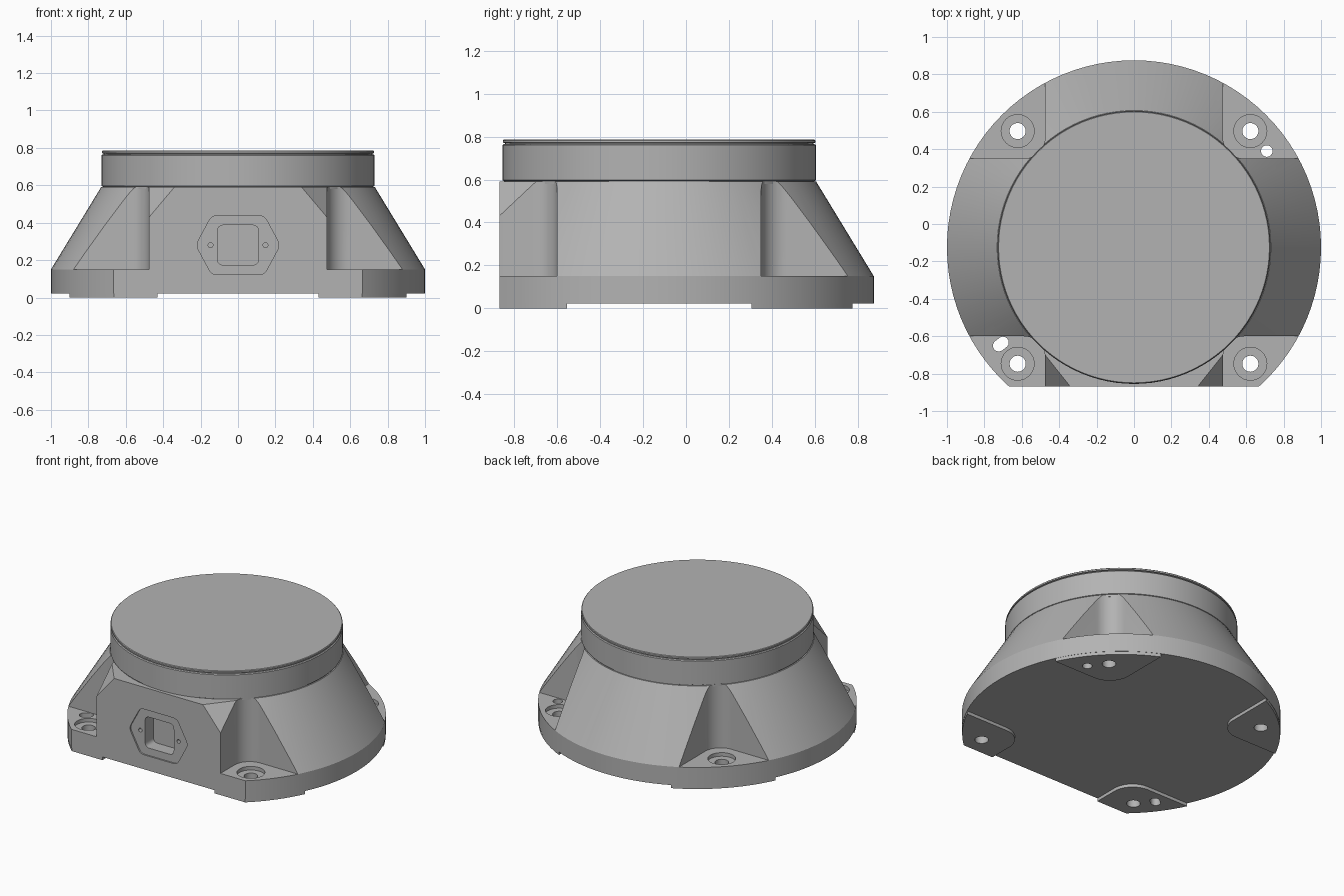
import bpy, bmesh
from math import sin, cos, pi, sqrt, asin
from mathutils import Vector, Matrix

cube = bpy.data.objects.get("Cube")
if cube:
    bpy.data.objects.remove(cube, do_unlink=True)

CY = -0.125            # axis of the round body
FRONT = -0.87          # flat front plane
POCKET = 0.475         # pocket walls, measured from the axis
BOLT = 0.622           # bolt holes, measured from the axis

grey = bpy.data.materials.new("satin grey")
grey.use_nodes = True
grey.diffuse_color = (0.45, 0.45, 0.45, 1)
grey.node_tree.nodes["Principled BSDF"].inputs["Base Color"].default_value = (0.45, 0.45, 0.45, 1)


def finish(name, bm):
    bmesh.ops.remove_doubles(bm, verts=bm.verts, dist=1e-5)
    bmesh.ops.recalc_face_normals(bm, faces=bm.faces)
    mesh = bpy.data.meshes.new(name)
    bm.to_mesh(mesh)
    bm.free()
    mesh.materials.append(grey)
    ob = bpy.data.objects.new(name, mesh)
    bpy.context.scene.collection.objects.link(ob)
    return ob


def slice_off(bm, point, normal):
    """Remove what lies on the normal side of a plane and cap the cut."""
    geom = bm.verts[:] + bm.edges[:] + bm.faces[:]
    cut = bmesh.ops.bisect_plane(bm, geom=geom, plane_co=point, plane_no=normal, clear_outer=True)
    edges = [e for e in cut["geom_cut"] if isinstance(e, bmesh.types.BMEdge)]
    if edges:
        bmesh.ops.edgeloop_fill(bm, edges=edges)


def turned(name, profile, steps=96, flat_front=False):
    """Solid of revolution around the body axis."""
    bm = bmesh.new()
    rings = [[bm.verts.new((r * cos(2 * pi * i / steps), CY + r * sin(2 * pi * i / steps), z))
              for i in range(steps)] for r, z in profile]
    for a, b in zip(rings, rings[1:]):
        for i in range(steps):
            j = (i + 1) % steps
            bm.faces.new((a[i], a[j], b[j], b[i]))
    bm.faces.new(rings[0])
    bm.faces.new(rings[-1])
    if flat_front:
        slice_off(bm, (0, FRONT, 0), (0, -1, 0))
    return finish(name, bm)


def prism(name, outline, low, high, matrix=Matrix(), flat_front=False):
    """Outline in x and y, extruded along z, then moved by the matrix."""
    bm = bmesh.new()
    a = [bm.verts.new((x, y, low)) for x, y in outline]
    b = [bm.verts.new((x, y, high)) for x, y in outline]
    bm.faces.new(a)
    bm.faces.new(b)
    for i in range(len(a)):
        j = (i + 1) % len(a)
        bm.faces.new((a[i], a[j], b[j], b[i]))
    bm.transform(matrix)
    if flat_front:
        slice_off(bm, (0, FRONT, 0), (0, -1, 0))
    return finish(name, bm)


def arc(cx, cy, r, start, end, steps=12):
    angles = [start + (end - start) * i / steps for i in range(steps + 1)]
    return [(cx + r * cos(t), cy + r * sin(t)) for t in angles]


def rounded(points, r):
    """Soften the corners of a convex outline with small curves."""
    out = []
    for i, p in enumerate(points):
        p = Vector(p)
        u = p + (Vector(points[i - 1]) - p).normalized() * r
        v = p + (Vector(points[(i + 1) % len(points)]) - p).normalized() * r
        for k in range(7):
            t = k / 6
            out.append(tuple(u * (1 - t) ** 2 + p * 2 * t * (1 - t) + v * t * t))
    return out


def combine(target, other, operation):
    mod = target.modifiers.new(operation.lower(), 'BOOLEAN')
    mod.operation = operation
    mod.solver = 'EXACT'
    mod.object = other
    bpy.context.view_layer.objects.active = target
    bpy.ops.object.modifier_apply(modifier=mod.name)
    bpy.data.objects.remove(other, do_unlink=True)


# Conical housing with a flat front
body = turned("housing", [(1, 0.022), (1, 0.15), (0.732, 0.59)], flat_front=True)

# Front block with two bevelled upper corners
bm = bmesh.new()
bmesh.ops.create_cube(bm, size=1)
bm.transform(Matrix.Translation((0, (FRONT - 0.4) / 2, 0.32)) @ Matrix.Diagonal((1, -0.4 - FRONT, 0.54, 1)))
for s in (-1, 1):
    corner = Vector((0.34 * s, FRONT, 0.59))
    normal = (Vector((POCKET * s, -0.70, 0.59)) - corner).cross(Vector((POCKET * s, FRONT, 0.43)) - corner)
    if normal.z < 0:
        normal.negate()
    slice_off(bm, corner, normal)
combine(body, finish("front_block", bm), 'UNION')

corners = [(sx, sy) for sx in (-1, 1) for sy in (-1, 1)]
for sx, sy in corners:
    place = Matrix.Translation((0, CY, 0)) @ Matrix.Diagonal((sx, sy, 1, 1))
    # Foot pad under each corner
    inner, r, rim = 0.43, 0.15, 0.998
    a = asin(inner / rim)
    pad = arc(inner + r, inner + r, r, 1.5 * pi, pi) + arc(0, 0, rim, pi / 2 - a, a, 24)
    combine(body, prism("foot_pad", pad, 0, 0.06, place, flat_front=True), 'UNION')
    # Bolt pocket with a rounded inner corner
    r = 0.115
    pocket = arc(POCKET + r, POCKET + r, r, 1.5 * pi, pi) + [(POCKET, 1.4), (1.4, 1.4), (1.4, POCKET)]
    combine(body, prism("pocket_cutter", pocket, 0.15, 0.6, place), 'DIFFERENCE')
    # Bolt hole and its counterbore
    spot = place @ Matrix.Translation((BOLT, BOLT, 0))
    for radius, low in ((0.088, 0.125), (0.043, -0.1)):
        hole = arc(0, 0, radius, 0, 2 * pi, 32)[:-1]
        combine(body, prism("bolt_cutter", hole, low, 0.3, spot), 'DIFFERENCE')

# Locating hole and locating slot
pin = arc(0.71, 0.39, 0.031, 0, 2 * pi, 24)[:-1]
combine(body, prism("pin_cutter", pin, -0.1, 0.3), 'DIFFERENCE')
slot = arc(0.014, 0, 0.031, -pi / 2, pi / 2) + arc(-0.014, 0, 0.031, pi / 2, 1.5 * pi)
turn = Matrix.Translation((-0.712, -0.642, 0)) @ Matrix.Rotation(0.65, 4, 'Z')
combine(body, prism("slot_cutter", slot, -0.1, 0.3, turn), 'DIFFERENCE')

# Connector: shallow six-sided recess, deep socket, two screw holes
face = Matrix.Translation((0, FRONT, 0.28)) @ Matrix.Rotation(pi / 2, 4, 'X')
plate = rounded([(-0.225, 0), (-0.14, -0.158), (0.14, -0.158), (0.225, 0), (0.14, 0.158), (-0.14, 0.158)], 0.03)
socket = rounded([(-0.11, -0.107), (0.11, -0.107), (0.11, 0.107), (-0.11, 0.107)], 0.035)
screws = [arc(0.147 * s, 0, 0.013, 0, 2 * pi, 16)[:-1] for s in (-1, 1)]
for outline, depth in [(plate, 0.01), (socket, 0.1)] + [(s, 0.05) for s in screws]:
    combine(body, prism("connector_cutter", outline, -depth, 0.1, face), 'DIFFERENCE')

# Upper ring and lid, parted by a fine groove
ring = turned("upper_ring", [(0.724, 0.58), (0.724, 0.594), (0.73, 0.597), (0.73, 0.76), (0.724, 0.765)])
lid = turned("lid", [(0.718, 0.76), (0.718, 0.77), (0.728, 0.772), (0.728, 0.782), (0.724, 0.786)])

# Smooth round walls, crisp edges
bpy.ops.object.select_all(action='DESELECT')
for ob in (body, ring, lid):
    ob.select_set(True)
bpy.context.view_layer.objects.active = body
bpy.ops.object.shade_smooth_by_angle(angle=0.44)
